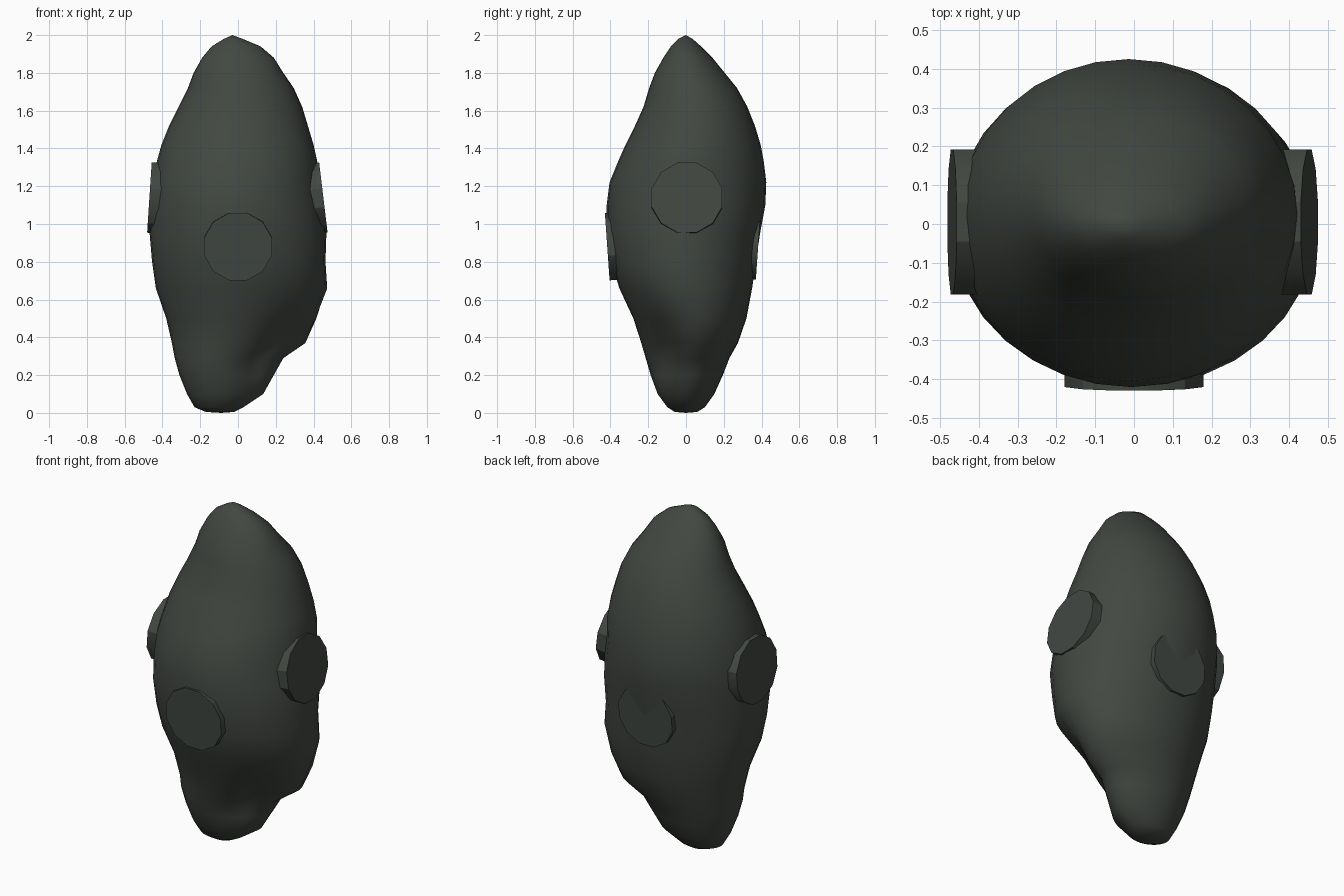
import bpy, bmesh, math
from mathutils import Vector

if "Cube" in bpy.data.objects:
    bpy.data.objects.remove(bpy.data.objects["Cube"])

mat = bpy.data.materials.new("dark green grey stone")
mat.diffuse_color = (0.055, 0.064, 0.054, 1)
mat.use_nodes = True
mat.node_tree.nodes["Principled BSDF"].inputs["Base Color"].default_value = mat.diffuse_color

# Body: rings of z, x min, x max, y min, y max
RINGS = [
    (0.005, -0.17, -0.02, -0.06, 0.06), (0.03, -0.23, 0.03, -0.10, 0.10),
    (0.10, -0.27, 0.14, -0.155, 0.15), (0.20, -0.31, 0.20, -0.195, 0.195),
    (0.29, -0.335, 0.255, -0.225, 0.23), (0.37, -0.35, 0.375, -0.25, 0.275),
    (0.50, -0.38, 0.43, -0.29, 0.32), (0.66, -0.435, 0.475, -0.355, 0.35),
    (0.80, -0.455, 0.463, -0.395, 0.37), (0.95, -0.468, 0.468, -0.42, 0.392),
    (1.10, -0.465, 0.447, -0.42, 0.42), (1.22, -0.452, 0.425, -0.405, 0.425),
    (1.33, -0.43, 0.42, -0.36, 0.412), (1.42, -0.405, 0.40, -0.32, 0.395),
    (1.52, -0.365, 0.37, -0.27, 0.365), (1.62, -0.315, 0.34, -0.225, 0.325),
    (1.72, -0.265, 0.295, -0.195, 0.27), (1.80, -0.235, 0.24, -0.165, 0.205),
    (1.88, -0.19, 0.19, -0.12, 0.14), (1.94, -0.14, 0.12, -0.08, 0.08),
    (1.98, -0.075, 0.025, -0.04, 0.035),
]
N = 32


def finish(bm, name, angle):
    bmesh.ops.recalc_face_normals(bm, faces=bm.faces)
    me = bpy.data.meshes.new(name)
    bm.to_mesh(me)
    bm.free()
    me.materials.append(mat)
    ob = bpy.data.objects.new(name, me)
    bpy.context.collection.objects.link(ob)
    bpy.ops.object.select_all(action='DESELECT')
    ob.select_set(True)
    bpy.context.view_layer.objects.active = ob
    bpy.ops.object.shade_smooth_by_angle(angle=math.radians(angle))


bm = bmesh.new()
rings = []
for z, x0, x1, y0, y1 in RINGS:
    # Hollow in the lower front right corner
    dent = 0.38 * max(0, 1 - abs(z - 0.33) / 0.35)
    ring = []
    for i in range(N):
        a = 2 * math.pi * i / N
        c, s = math.cos(a), math.sin(a)
        k = 1 - dent * max(0, (c - s) / math.sqrt(2)) ** 4
        ring.append(bm.verts.new(((x0 + x1) / 2 + (x1 - x0) / 2 * c * k,
                                  (y0 + y1) / 2 + (y1 - y0) / 2 * s * k, z)))
    rings.append(ring)
for r, q in zip(rings, rings[1:]):
    for i in range(N):
        j = (i + 1) % N
        bm.faces.new((r[i], r[j], q[j], q[i]))
bottom = bm.verts.new((-0.09, 0, 0))
top = bm.verts.new((-0.03, 0, 2))
for i in range(N):
    j = (i + 1) % N
    bm.faces.new((bottom, rings[0][j], rings[0][i]))
    bm.faces.new((top, rings[-1][i], rings[-1][j]))
finish(bm, "rock_body", 60)


# Flat round pads cut into the four sides
def pad(name, centre, normal, radius, angle):
    n = Vector(normal).normalized()
    u = Vector((0, 0, 1)).cross(n).normalized()
    v = n.cross(u)
    bm = bmesh.new()
    loops = []
    for depth in (0.16, 0):
        loops.append([bm.verts.new(Vector(centre) - n * depth + radius * (
            u * math.cos(2 * math.pi * (i + .5) / 12) + v * math.sin(2 * math.pi * (i + .5) / 12)))
            for i in range(12)])
    for i in range(12):
        j = (i + 1) % 12
        bm.faces.new((loops[0][i], loops[0][j], loops[1][j], loops[1][i]))
    for loop in loops:
        bm.faces.new(loop)
    finish(bm, name, angle)


pad("right_pad", (0.452, 0.005, 1.14), (1, 0, 0.12), 0.193, 30)
pad("left_pad", (-0.469, 0.005, 1.14), (-1, 0, 0.065), 0.193, 30)
pad("front_pad", (0, -0.417, 0.88), (0, -1, -0.07), 0.185, 30)
pad("back_pad", (0, 0.382, 0.88), (0, 1, -0.07), 0.18, 30)
